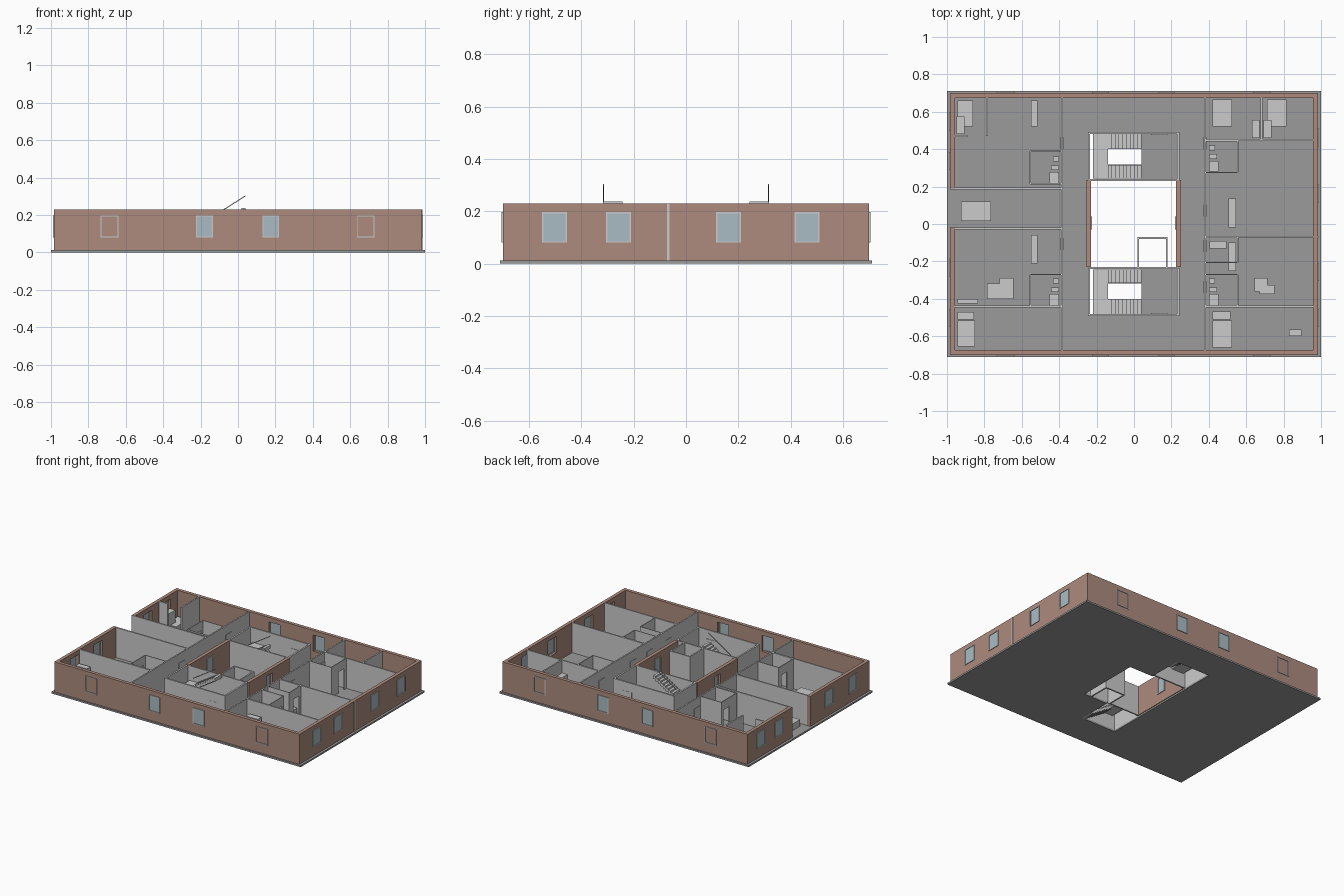
import bpy, bmesh

if "Cube" in bpy.data.objects:
    bpy.data.objects.remove(bpy.data.objects["Cube"])

def material(name, c):
    m = bpy.data.materials.new(name)
    m.diffuse_color = (*c, 1)
    m.use_nodes = True
    m.node_tree.nodes["Principled BSDF"].inputs["Base Color"].default_value = m.diffuse_color
    return m

BRICK = material("brick", (0.42, 0.26, 0.21))
GLASS = material("glass", (0.40, 0.50, 0.55))
DARK = material("floor_grey", (0.33, 0.33, 0.33))
FLOOR, TOP = 0.012, 0.23

def add_box(bm, x0, x1, y0, y1, z0, z1):
    v = [bm.verts.new((x, y, z)) for z in (z0, z1)
         for x, y in ((x0, y0), (x1, y0), (x1, y1), (x0, y1))]
    for f in ((3, 2, 1, 0), (4, 5, 6, 7), (0, 1, 5, 4), (1, 2, 6, 5), (2, 3, 7, 6), (3, 0, 4, 7)):
        bm.faces.new([v[i] for i in f])

def finish(name, bm, mat=None):
    bmesh.ops.recalc_face_normals(bm, faces=bm.faces)
    me = bpy.data.meshes.new(name)
    bm.to_mesh(me)
    bm.free()
    ob = bpy.data.objects.new(name, me)
    bpy.context.collection.objects.link(ob)
    if mat:
        me.materials.append(mat)
    return ob

def boxes(name, items, mat=None):
    bm = bmesh.new()
    for b in items:
        add_box(bm, *b)
    return finish(name, bm, mat)

def along(axis, c0, c1, a, b, z0, z1):
    """box running a..b along an axis, c0..c1 across it"""
    c0, c1 = sorted((c0, c1))
    return (a, b, c0, c1, z0, z1) if axis == 'x' else (c0, c1, a, b, z0, z1)

def wall(axis, c0, c1, a, b, holes=()):
    """wall split into boxes around openings (start, end, sill, head)"""
    out, p = [], a
    for h0, h1, s, t in sorted(holes):
        out.append(along(axis, c0, c1, p, h0, FLOOR, TOP))
        if s > FLOOR:
            out.append(along(axis, c0, c1, h0, h1, FLOOR, s))
        out.append(along(axis, c0, c1, h0, h1, t, TOP))
        p = h1
    out.append(along(axis, c0, c1, p, b, FLOOR, TOP))
    return out

# Floor slab around the courtyard and stair wells
boxes("floor_slab", [(-1, -0.235, -0.71, 0.71, 0, FLOOR), (0.23, 1, -0.71, 0.71, 0, FLOOR),
                     (-0.235, 0.23, 0.48, 0.71, 0, FLOOR), (-0.235, 0.23, -0.71, -0.48, 0, FLOOR),
                     (0.04, 0.23, 0.235, 0.48, 0, FLOOR), (0.04, 0.23, -0.48, -0.23, 0, FLOOR)], DARK)

# Brick outer walls with windows
SILL, HEAD = 0.08, 0.197
brick, frames, panes = [], [], []

def window(axis, face, inward, a, b, glazed=True):
    o, i, w = face - inward * 0.005, face + inward * 0.008, 0.005
    for p, q, s, t in ((a, a + w, SILL, HEAD), (b - w, b, SILL, HEAD),
                       (a + w, b - w, SILL, SILL + w), (a + w, b - w, HEAD - w, HEAD)):
        frames.append(along(axis, o, i, p, q, s, t))
    if glazed:
        panes.append(along(axis, face, face + inward * 0.005, a + w, b - w, SILL + w, HEAD - w))

def outer_wall(axis, face, inward, a, b, wins, blind=()):
    brick.extend(wall(axis, face, face + inward * 0.025, a, b, [(p, q, SILL, HEAD) for p, q in wins]))
    for p, q in wins:
        window(axis, face, inward, p, q)
    for p, q in blind:
        window(axis, face, inward, p, q, False)

for s in (-1, 1):
    outer_wall('x', 0.70 * s, -s, -0.983, 0.983, [(-0.225, -0.135), (0.13, 0.22)],
               [(-0.735, -0.64), (0.635, 0.73)])
outer_wall('y', 0.983, -1, -0.675, 0.675, [(-0.55, -0.455), (-0.305, -0.21), (0.115, 0.21), (0.415, 0.51)])
outer_wall('y', -0.983, 1, -0.675, -0.02, [(-0.55, -0.455), (-0.28, -0.185)])
outer_wall('y', -0.983, 1, 0.19, 0.675, [(0.29, 0.385), (0.50, 0.595)])
# Courtyard side walls
outer_wall('y', -0.23, -1, -0.23, 0.235, [(-0.03, 0.04)])
outer_wall('y', 0.225, 1, -0.23, 0.235, [(-0.03, 0.04)])
boxes("brick_walls", brick, BRICK)
boxes("window_frames", frames)
boxes("window_panes", panes, GLASS)

# Interior partitions: (axis, centre, start, end)
T = 0.005
inner = []
for axis, c, a, b in (
        ('y', -0.385, -0.675, 0.675), ('y', 0.38, -0.675, 0.675),
        ('x', 0.19, -0.983, -0.39), ('x', -0.025, -0.983, -0.39), ('x', -0.442, -0.958, -0.39),
        ('x', 0.45, 0.385, 0.958), ('x', -0.068, 0.385, 0.986), ('x', -0.442, 0.385, 0.958),
        ('y', 0.682, 0.455, 0.675), ('y', -0.785, 0.47, 0.675), ('x', 0.47, -0.958, -0.89)):
    inner += wall(axis, c - T, c + T, a, b)
boxes("partition_walls", inner)

# Bathroom cubicles with doorway openings, plus fixtures
cubicles, fixtures = [], []
for s, y0, y1, in ((-1, 0.215, 0.39), (-1, -0.437, -0.27), (1, 0.275, 0.445),
                   (1, -0.205, -0.073), (1, -0.437, -0.27)):
    a, b = sorted((s * 0.385, s * 0.555))
    for y in (y0, y1):
        cubicles += wall('x', y - 0.003, y + 0.003, a, b)
    cubicles += wall('y', s * 0.555 - 0.003, s * 0.555 + 0.003, y0, y1, [(y1 - 0.09, y1 - 0.025, FLOOR, 0.165)])
    if y0 == -0.205:
        fixtures.append((0.405, 0.495, -0.13, -0.09, FLOOR, 0.055))
        continue
    for xa, xb, d0, d1, h in ((0.40, 0.452, 0.005, 0.063, 0.03), (0.40, 0.445, 0.073, 0.098, 0.045),
                              (0.40, 0.432, 0.118, 0.145, 0.07)):
        xs = sorted((s * xa, s * xb))
        fixtures.append((*xs, y0 + d0, y0 + d1, FLOOR, h))
boxes("bathroom_walls", cubicles)
boxes("bathroom_fixtures", fixtures)

# Door panels set slightly proud of the walls
doors = [along('y', c - 0.008, c + 0.008, a, a + 0.065, FLOOR, 0.165) for c, a in (
    (-0.385, 0.40), (-0.385, -0.14), (0.38, 0.40), (0.38, 0.04), (0.38, -0.15), (0.38, -0.37))]
doors += [along('x', c - 0.008, c + 0.008, 0.09, 0.18, FLOOR, 0.165) for c in (-0.485, 0.485)]
boxes("doors", doors)

# Stair cores, mirrored front and back
N, X0, X1, MID = 9, -0.14, 0.04, 0.125
for s, side in ((1, "back"), (-1, "front")):
    def m(x0, x1, y0, y1, z0, z1):
        return (x0, x1, *sorted((s * y0, s * y1)), z0, z1)
    boxes(side + "_stair_walls", [m(-0.247, -0.235, 0.235, 0.492, FLOOR, TOP), m(0.23, 0.242, 0.235, 0.492, FLOOR, TOP),
                                  m(-0.235, 0.23, 0.48, 0.492, FLOOR, TOP), m(-0.235, 0.23, 0.23, 0.24, FLOOR, TOP)])
    dx, dz = (X1 - X0) / N, (MID - FLOOR) / N
    steps = [m(-0.218, X0, 0.242, 0.48, MID - 0.012, MID)]
    for i in range(N):
        z = FLOOR + (i + 1) * dz
        steps.append(m(X1 - (i + 1) * dx, X1 - i * dx, 0.40, 0.48, max(z - 0.025, 0), z))
        z = MID + (i + 1) * dz
        steps.append(m(X0 + i * dx, X0 + (i + 1) * dx, 0.242, 0.318, z - 0.025, z))
    boxes(side + "_stairs", steps)
    # sloped handrail with two posts
    bm = bmesh.new()
    ya = s * 0.313
    f = bm.faces.new([bm.verts.new((x, ya, z)) for x, z in
                      ((X0, 0.185), (X1, 0.299), (X1, 0.305), (X0, 0.191))])
    ext = bmesh.ops.extrude_face_region(bm, geom=[f])["geom"]
    bmesh.ops.translate(bm, vec=(0, s * 0.005, 0), verts=[v for v in ext if isinstance(v, bmesh.types.BMVert)])
    finish(side + "_handrail", bm)

# Lift shaft
boxes("lift_shaft", [(0.018, 0.028, -0.23, -0.07, 0, TOP), (0.17, 0.18, -0.23, -0.07, 0, TOP),
                     (0.028, 0.17, -0.08, -0.07, 0, TOP)])

# Furniture: footprints grouped by height
groups = {
    "beds": (0.05, [(-0.945, -0.86, 0.52, 0.66), (-0.945, -0.85, -0.655, -0.515), (0.42, 0.525, 0.52, 0.665),
                    (0.71, 0.815, 0.52, 0.665), (0.42, 0.525, -0.66, -0.515)]),
    "wardrobes": (0.14, [(-0.95, -0.905, 0.48, 0.575), (-0.945, -0.855, -0.51, -0.47), (0.63, 0.672, 0.46, 0.555),
                         (0.692, 0.735, 0.46, 0.555), (0.42, 0.515, -0.51, -0.468)]),
    "kitchen_counters": (0.075, [(-0.55, -0.515, 0.52, 0.66), (-0.55, -0.515, -0.21, -0.06),
                                 (0.505, 0.545, -0.02, 0.135), (0.505, 0.545, -0.25, -0.10)]),
    "tables_and_seats": (0.06, [(-0.925, -0.765, 0.015, 0.12), (-0.785, -0.645, -0.40, -0.318),
                                (-0.72, -0.645, -0.318, -0.288), (0.645, 0.715, -0.36, -0.288),
                                (0.67, 0.75, -0.375, -0.325), (-0.945, -0.835, -0.425, -0.40),
                                (0.83, 0.895, -0.60, -0.565)]),
}
for name, (h, rects) in groups.items():
    boxes(name, [(*r, FLOOR, h) for r in rects])
